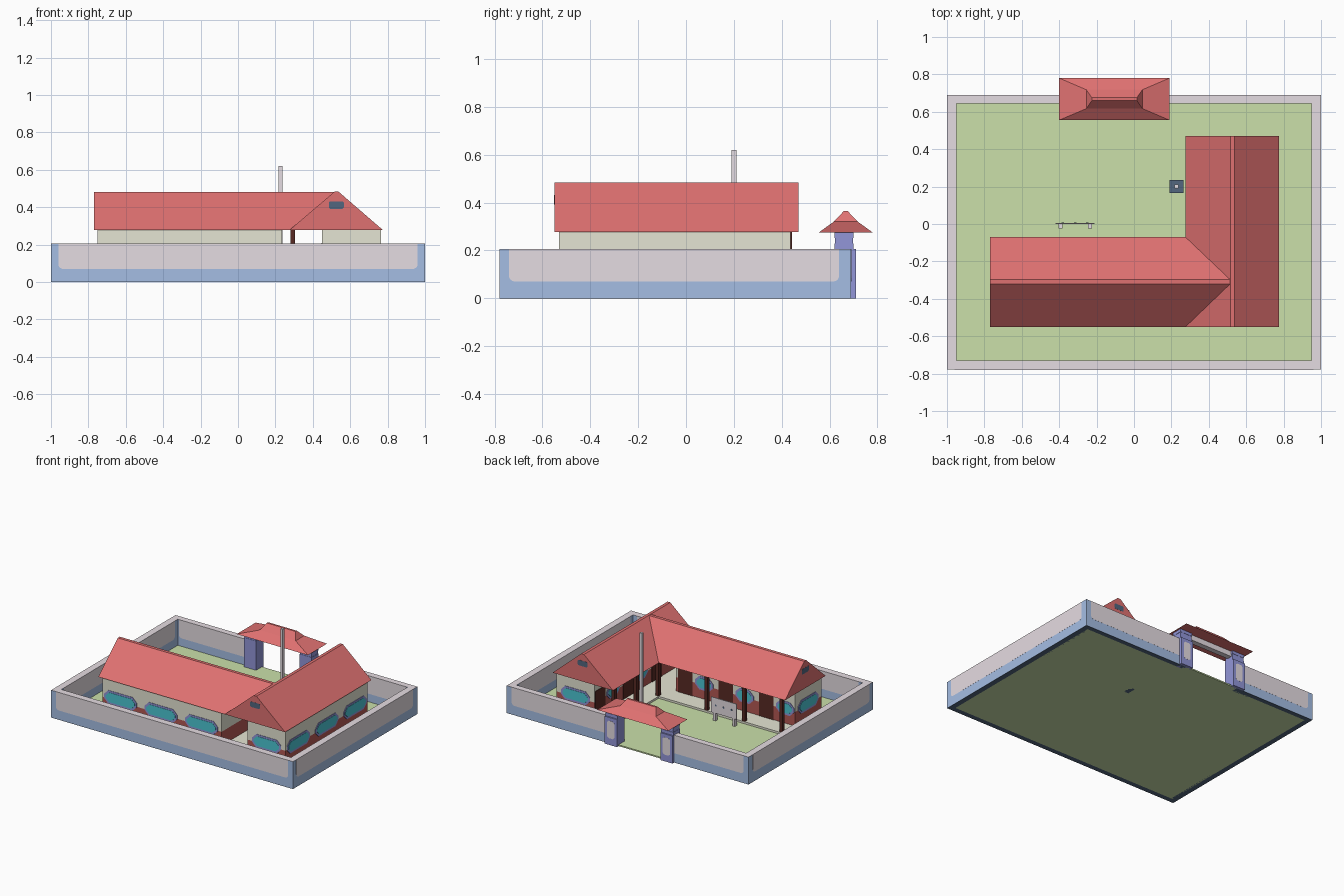
import bpy, bmesh, math
from mathutils import Vector

if "Cube" in bpy.data.objects:
    bpy.data.objects.remove(bpy.data.objects["Cube"])


def lin(c):
    c /= 255
    return c / 12.92 if c < 0.04045 else ((c + 0.055) / 1.055) ** 2.4


def material(name, *rgb):
    m = bpy.data.materials.new(name)
    m.diffuse_color = (*[lin(c) for c in rgb], 1)
    m.use_nodes = True
    m.node_tree.nodes["Principled BSDF"].inputs["Base Color"].default_value = m.diffuse_color
    return m


ROOF = material("roof red", 223, 113, 113)
GREY = material("pale grey", 229, 220, 226)
BLUE = material("wall blue", 165, 190, 228)
BEIGE = material("beige plaster", 229, 229, 212)
LAWN = material("lawn green", 203, 224, 170)
PURPLE = material("pillar violet", 146, 150, 216)
BRICK = material("brick red", 180, 88, 84)
BROWN = material("dark brown", 88, 42, 36)
GLASS = material("teal glass", 76, 198, 212)
SLATE = material("dark slate", 82, 102, 126)


def finish(name, bm, mat):
    bmesh.ops.recalc_face_normals(bm, faces=bm.faces[:])
    me = bpy.data.meshes.new(name)
    bm.to_mesh(me)
    bm.free()
    me.materials.append(mat)
    ob = bpy.data.objects.new(name, me)
    bpy.context.collection.objects.link(ob)
    return ob


def loft(name, mat, *rings):
    """Solid through stacked rectangles (x0, x1, y0, y1, z)."""
    bm = bmesh.new()
    loops = [[bm.verts.new(p) for p in ((a, c, z), (b, c, z), (b, d, z), (a, d, z))]
             for a, b, c, d, z in rings]
    bm.faces.new(loops[0])
    bm.faces.new(loops[-1])
    for lo, hi in zip(loops, loops[1:]):
        for i in range(4):
            j = (i + 1) % 4
            bm.faces.new((lo[i], lo[j], hi[j], hi[i]))
    return finish(name, bm, mat)


def box(name, mat, x0, x1, y0, y1, z0, z1):
    return loft(name, mat, (x0, x1, y0, y1, z0), (x0, x1, y0, y1, z1))


def plate(name, mat, pts, at, n, t):
    """Thin outline plate on a vertical surface; n is the outward direction."""
    n = Vector((*n, 0))
    u = Vector((-n.y, n.x, 0))
    bm = bmesh.new()
    lo = [bm.verts.new(Vector(at) + u * a + Vector((0, 0, b))) for a, b in pts]
    hi = [bm.verts.new(v.co + n * t) for v in lo]
    bm.faces.new(lo)
    bm.faces.new(hi)
    for i in range(len(lo)):
        j = (i + 1) % len(lo)
        bm.faces.new((lo[i], lo[j], hi[j], hi[i]))
    return finish(name, bm, mat)


def octagon(w, h, c):
    w, h = w / 2, h / 2
    return [(-w + c, -h), (w - c, -h), (w, -h + c), (w, h - c),
            (w - c, h), (-w + c, h), (-w, h - c), (-w, -h + c)]


def window(x, y, n, w):
    plate("window_frame", PURPLE, octagon(w, 0.1, 0.035), (x, y, 0.14), n, 0.003)
    plate("window_glass", GLASS, octagon(w - 0.03, 0.072, 0.027), (x, y, 0.14), n, 0.005)


def door(x, y, n):
    plate("door", BROWN, [(-.06, 0), (.06, 0), (.06, .19), (-.06, .19)], (x, y, 0.02), n, 0.004)


def panel(x, y, n, w, z0=0.07, z1=0.205, r=0.025):
    """Grey panel with rounded lower corners."""
    w /= 2
    arc = [(r - r * math.cos(a), r - r * math.sin(a)) for a in (i * math.pi / 8 for i in range(5))]
    left = [(-w + a, z0 + b) for a, b in arc]
    pts = [(-w, z1)] + left + [(-a, b) for a, b in reversed(left)] + [(w, z1)]
    plate("wall_panel", GREY, pts, (x, y, 0), n, 0.0006)


# lawn
box("lawn", LAWN, -0.96, 0.96, -0.74, 0.655, 0, 0.01)
box("gate_lawn", LAWN, -0.34, 0.13, 0.645, 0.69, 0, 0.01)

# perimeter wall: slate foot, blue body, grey coping, grey panels on both sides
GX0, GX1 = -0.33, 0.12
segments = [(-1, 1, -0.779, -0.73), (-1, -0.95, -0.73, 0.645), (0.95, 1, -0.73, 0.645),
            (-1, GX0, 0.645, 0.69), (GX1, 1, 0.645, 0.69)]
for s in segments:
    box("wall_foot", SLATE, *s, 0, 0.001)
    box("perimeter_wall", BLUE, *s, 0.001, 0.204)
    box("wall_coping", GREY, *s, 0.204, 0.205)
panel(0, -0.779, (0, -1), 1.92)
panel(0, -0.73, (0, 1), 1.83)
for s in (-1, 1):
    panel(s, -0.05, (s, 0), 1.38)
    panel(s * 0.95, -0.043, (-s, 0), 1.31)
for a, b in ((-0.96, GX0), (GX1, 0.96)):
    panel((a + b) / 2, 0.69, (0, 1), b - a)
    panel((a + b) / 2, 0.645, (0, -1), b - a - 0.04)

# gate: two pillars, beam and two-tier roof
for a in (-0.385, 0.075):
    box("gate_pillar", PURPLE, a, a + 0.1, 0.62, 0.71, 0, 0.205)
    for k in range(3):
        e, z = 0.002 * (k % 2), 0.205 + 0.0235 * k
        box("pillar_cap", PURPLE, a + e, a + 0.1 - e, 0.62 + e, 0.7 - e, z, z + 0.0235)
    plate("pillar_panel", GREY, octagon(0.06, 0.13, 0.012), (a + 0.05, 0.71, 0.115), (0, 1), 0.001)
box("gate_beam", GREY, -0.3, 0.09, 0.645, 0.685, 0.235, 0.276)
loft("gate_roof", ROOF, (-0.4, 0.19, 0.555, 0.78, 0.275), (-0.255, 0.045, 0.617, 0.718, 0.32),
     (-0.225, 0.015, 0.66, 0.675, 0.365))

# L-shaped house: floor, walls in two bands, roofs
wings = [(-0.75, 0.235, -0.53, -0.215), (0.45, 0.765, -0.53, 0.437)]
box("long_floor", BEIGE, -0.76, 0.77, -0.54, -0.075, 0.003, 0.025)
box("side_floor", BEIGE, 0.28, 0.77, -0.075, 0.45, 0.003, 0.025)
for w in wings:
    box("house_lower_wall", BRICK, *w, 0.02, 0.128)
    box("house_upper_wall", BEIGE, *w, 0.128, 0.279)
loft("long_roof", ROOF, (-0.77, 0.525, -0.55, -0.07, 0.278), (-0.77, 0.525, -0.321, -0.297, 0.482))
loft("side_roof", ROOF, (0.275, 0.775, -0.55, 0.47, 0.278), (0.515, 0.538, -0.55, 0.47, 0.483))

# gable vents and end windows
for x, y, n in ((0.526, -0.55, (0, -1)), (0.526, 0.47, (0, 1)), (-0.77, -0.31, (-1, 0))):
    plate("gable_vent", SLATE, octagon(0.08, 0.04, 0.006), (x, y, 0.412), n, 0.001)
window(0.608, -0.53, (0, -1), 0.24)
window(0.608, 0.437, (0, 1), 0.24)
window(-0.75, -0.372, (-1, 0), 0.24)

# three rooms per wing: outer window, courtyard door and window
for i in range(3):
    x, y = -0.6 + 0.335 * i, -0.38 + 0.335 * i
    window(x, -0.53, (0, -1), 0.27)
    window(x - 0.07, -0.215, (0, 1), 0.15)
    door(x + 0.085, -0.215, (0, 1))
    window(0.765, y, (1, 0), 0.27)
    window(0.45, y - 0.07, (-1, 0), 0.15)
    door(0.45, y + 0.085, (-1, 0))

# veranda posts
posts = [(x, -0.09) for x in (-0.73, -0.42, -0.11, 0.293)] + [(0.293, y) for y in (0.17, 0.43)]
for x, y in posts:
    box("veranda_post", BROWN, x - 0.0125, x + 0.0125, y - 0.0125, y + 0.0125, 0.02, 0.279)

# flagpole
box("flagpole_base", SLATE, 0.19, 0.265, 0.165, 0.235, 0, 0.03)
box("flagpole", GREY, 0.217, 0.237, 0.19, 0.21, 0.03, 0.62)

# notice board
box("notice_board", GREY, -0.42, -0.21, 0, 0.006, 0.07, 0.185)
for x in (-0.393, -0.235):
    box("board_leg", GREY, x - 0.01, x + 0.01, -0.025, 0, 0.005, 0.17)
for x in (-0.38, -0.315, -0.25):
    plate("board_pin", SLATE, octagon(0.014, 0.014, 0.004), (x, 0.006, 0.13), (0, 1), 0.001)
